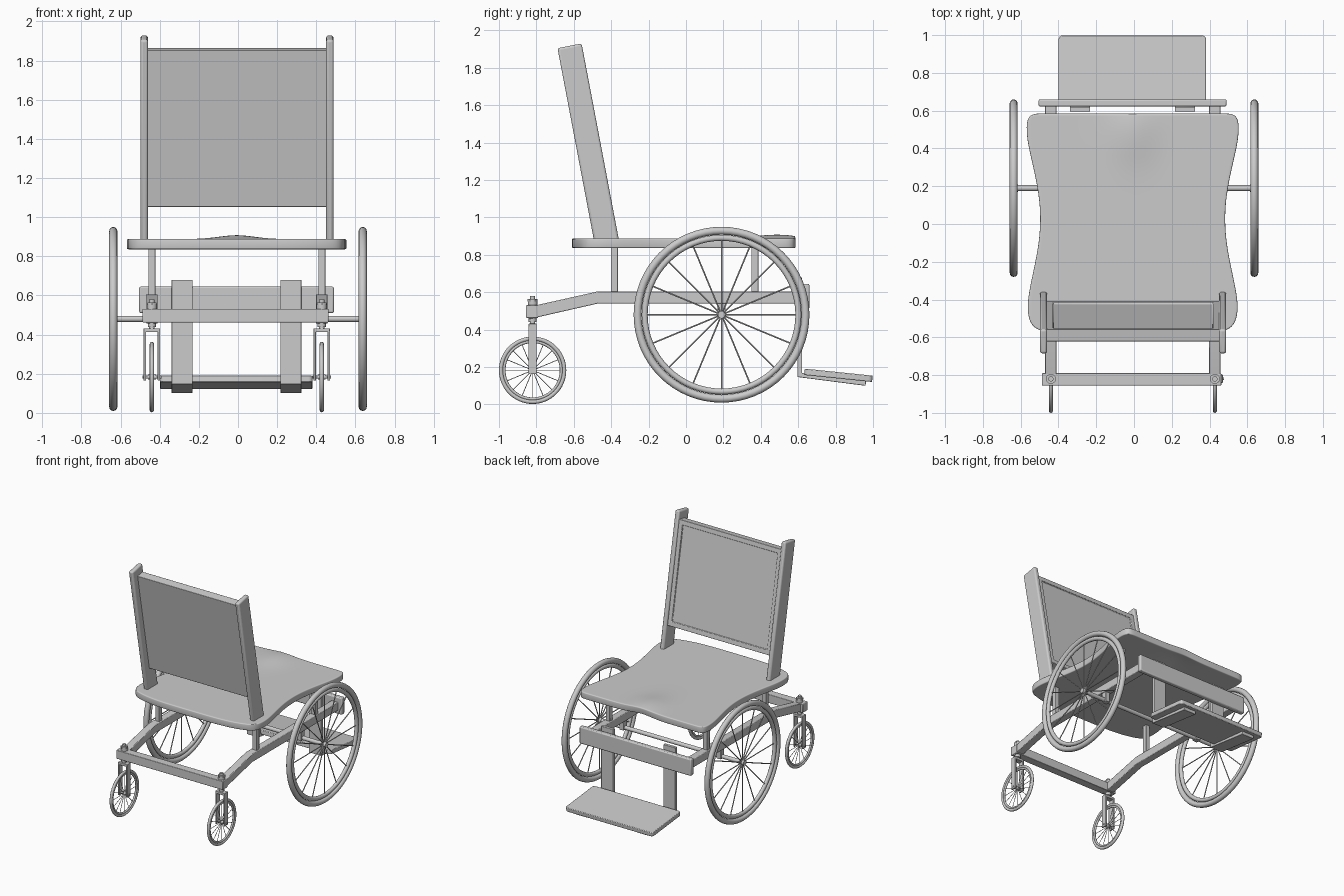
import bpy, bmesh
from math import sin, cos, pi, radians, exp, atan2, hypot
from mathutils import Vector, Matrix

if "Cube" in bpy.data.objects:
    bpy.data.objects.remove(bpy.data.objects["Cube"])

CX = -0.006   # frame centre line
HX = 0.434    # rail / caster offset from the centre line


def finish(bm, name, bevel=0, segs=2, smooth=True):
    bmesh.ops.recalc_face_normals(bm, faces=bm.faces)
    me = bpy.data.meshes.new(name)
    bm.to_mesh(me)
    bm.free()
    ob = bpy.data.objects.new(name, me)
    bpy.context.collection.objects.link(ob)
    if bevel:
        add_bevel(ob, bevel, segs)
    if smooth:
        shade(ob)
    return ob


def add_bevel(ob, width, segs):
    m = ob.modifiers.new("bevel", 'BEVEL')
    m.width, m.segments, m.limit_method, m.angle_limit = width, segs, 'ANGLE', radians(40)


def shade(ob):
    bpy.ops.object.select_all(action='DESELECT')
    ob.select_set(True)
    bpy.context.view_layer.objects.active = ob
    bpy.ops.object.shade_smooth_by_angle(angle=radians(35))


def box(name, x, y, z, bevel=0.004):
    """Box from (min, max) ranges."""
    bm = bmesh.new()
    c = [(a[0] + a[1]) / 2 for a in (x, y, z)]
    s = [a[1] - a[0] for a in (x, y, z)]
    bmesh.ops.create_cube(bm, size=1, matrix=Matrix.Translation(c) @ Matrix.Diagonal((*s, 1)))
    return finish(bm, name, bevel)


def side_profile(name, pts, x0, x1, bevel=0.004, segs=2):
    """Extrude a (y, z) outline along x."""
    bm = bmesh.new()
    f = bm.faces.new([bm.verts.new((x0, y, z)) for y, z in pts])
    r = bmesh.ops.extrude_face_region(bm, geom=[f])
    vs = [v for v in r["geom"] if isinstance(v, bmesh.types.BMVert)]
    bmesh.ops.translate(bm, verts=vs, vec=(x1 - x0, 0, 0))
    return finish(bm, name, bevel, segs)


def rod(bm, a, b, r, n=12):
    a, b = Vector(a), Vector(b)
    q = (b - a).to_track_quat('Z', 'Y').to_matrix().to_4x4()
    bmesh.ops.create_cone(bm, cap_ends=True, segments=n, radius1=r, radius2=r,
                          depth=(b - a).length, matrix=Matrix.Translation((a + b) / 2) @ q)


def ring(bm, c, major, minor_r, minor_x, n=64, k=12):
    rows = []
    for i in range(n):
        t = 2 * pi * i / n
        row = []
        for j in range(k):
            p = 2 * pi * j / k
            r = major + minor_r * cos(p)
            row.append(bm.verts.new((c[0] + minor_x * sin(p), c[1] + r * cos(t), c[2] + r * sin(t))))
        rows.append(row)
    for i in range(n):
        a, b = rows[i], rows[(i + 1) % n]
        for j in range(k):
            bm.faces.new((a[j], b[j], b[(j + 1) % k], a[(j + 1) % k]))


def wheel(name, c, tyre, rim, spoke_r, hub_r, hub_w):
    bm = bmesh.new()
    ring(bm, c, *tyre)
    ring(bm, c, *rim)
    finish(bm, name + "_tyre")
    bm = bmesh.new()
    rod(bm, (c[0] - hub_w, c[1], c[2]), (c[0] + hub_w, c[1], c[2]), hub_r, 16)
    for i in range(16):
        t = 2 * pi * i / 16
        rod(bm, c, (c[0], c[1] + rim[0] * cos(t), c[2] + rim[0] * sin(t)), spoke_r, 6)
    finish(bm, name + "_spokes")


# Both sides: wheels, casters, rails, posts
for side, s in (("left", -1), ("right", 1)):
    wheel(side + "_main_wheel", (s * 0.637, 0.19, 0.48), (0.449, 0.021, 0.021),
          (0.411, 0.016, 0.015), 0.004, 0.02, 0.022)
    x = CX + s * HX
    wheel(side + "_caster_wheel", (x, -0.82, 0.183), (0.169, 0.011, 0.011),
          (0.153, 0.008, 0.008), 0.002, 0.012, 0.02)

    # Caster fork, stem and nut
    for k in (-1, 1):
        box(side + "_fork_leg", (x + k * 0.036 - 0.006, x + k * 0.036 + 0.006),
            (-0.842, -0.798), (0.165, 0.42), 0.002)
    box(side + "_fork_crown", (x - 0.042, x + 0.042), (-0.842, -0.798), (0.412, 0.432), 0.003)
    bm = bmesh.new()
    rod(bm, (x - 0.048, -0.82, 0.183), (x + 0.048, -0.82, 0.183), 0.007)
    rod(bm, (x, -0.82, 0.42), (x, -0.82, 0.58), 0.014, 16)
    rod(bm, (x, -0.82, 0.44), (x, -0.82, 0.465), 0.021, 16)
    rod(bm, (x, -0.82, 0.528), (x, -0.82, 0.558), 0.026, 16)
    rod(bm, (x, -0.82, 0.55), (x, -0.82, 0.565), 0.027, 6)
    finish(bm, side + "_caster_stem")

    # Side rail with its dropped rear end
    side_profile(side + "_rail", [(-0.84, 0.456), (-0.47, 0.54), (0.63, 0.54), (0.63, 0.605),
                                  (-0.47, 0.605), (-0.84, 0.522)], x - 0.03, x + 0.03)
    # Seat posts
    for y in (-0.383, 0.368):
        box(side + "_seat_post", (x - 0.018, x + 0.018), (y - 0.019, y + 0.019), (0.59, 0.86), 0.003)

    # Tilted backrest upright
    px = -0.005 + s * 0.474
    side_profile(side + "_back_upright", [(-0.488, 0.855), (-0.354, 0.855), (-0.558, 1.93),
                                          (-0.687, 1.905)], px - 0.019, px + 0.019, 0.012, 3)

    # Footrest hanger, bent under the plate
    fx = -0.008 + s * 0.278
    side_profile(side + "_foot_hanger", [(0.595, 0.68), (0.595, 0.147), (0.96, 0.1), (0.963, 0.126),
                                         (0.62, 0.168), (0.62, 0.68)], fx - 0.054, fx + 0.054, 0.003)

# Axle, rear crossbar, front board
bm = bmesh.new()
rod(bm, (-0.64, 0.19, 0.48), (0.64, 0.19, 0.48), 0.016, 16)
finish(bm, "axle")
# Brackets hanging the axle from the rails
for s in (-1, 1):
    box("axle_bracket", (CX + s * HX - 0.02, CX + s * HX + 0.02), (0.168, 0.212), (0.462, 0.55))
box("rear_crossbar", (-0.488, 0.462), (-0.855, -0.79), (0.462, 0.532))
box("front_board", (-0.505, 0.49), (0.622, 0.66), (0.51, 0.645), 0.008)

# Foot plate: rounded outline, tilted
bm = bmesh.new()
bmesh.ops.create_cube(bm, size=1, matrix=Matrix.Diagonal((0.78, 0.365, 0.034, 1)))
corners = [e for e in bm.edges if abs(e.verts[0].co.z - e.verts[1].co.z) > 0.01]
bmesh.ops.bevel(bm, geom=corners, offset=0.02, segments=4, affect='EDGES', profile=0.5)
bmesh.ops.transform(bm, verts=bm.verts, matrix=Matrix.Translation((-0.009, 0.815, 0.156))
                    @ Matrix.Rotation(-atan2(0.037, 0.36), 4, 'X'))
finish(bm, "foot_plate", 0.004)

# Back panel with a recessed front field
bm = bmesh.new()
length = hypot(0.8, 0.149)
bmesh.ops.create_cube(bm, size=1, matrix=Matrix.Diagonal((0.92, 0.066, length, 1)))
front = max(bm.faces, key=lambda f: f.calc_center_median().y)
bmesh.ops.inset_region(bm, faces=[front], thickness=0.05)
bmesh.ops.inset_region(bm, faces=[front], thickness=0.004, depth=-0.01)
bmesh.ops.transform(bm, verts=bm.verts, matrix=Matrix.Translation((-0.005, -0.515, 1.458))
                    @ Matrix.Rotation(atan2(0.195, 1.045), 4, 'X'))
finish(bm, "back_panel", 0.003)

# Seat: waisted cushion, bowed at the rear, raised at the front centre
rows = [(-0.55, 0.53), (-0.49, 0.555), (-0.40, 0.558), (-0.25, 0.525), (-0.1, 0.495), (0.03, 0.487),
        (0.15, 0.495), (0.3, 0.525), (0.42, 0.555), (0.52, 0.565), (0.585, 0.55)]
bm = bmesh.new()
N = 14
grid = []
for y, w in rows:
    row = []
    for i in range(N + 1):
        u = 2 * i / N - 1
        yy = y - 0.06 * (1 - u ** 4) * max(0, -y / 0.55) ** 3
        x = w * u
        z = 0.888 + 0.027 * exp(-(x / 0.11) ** 2 - ((yy - 0.48) / 0.13) ** 2)
        row.append(bm.verts.new((x - 0.007, yy, z)))
    grid.append(row)
for a, b in zip(grid, grid[1:]):
    for i in range(N):
        bm.faces.new((a[i], a[i + 1], b[i + 1], b[i]))
seat = finish(bm, "seat", smooth=False)
if seat.data.polygons[0].normal.z < 0:
    seat.data.flip_normals()
sub = seat.modifiers.new("smooth", 'SUBSURF')
sub.levels = sub.render_levels = 2
sol = seat.modifiers.new("thick", 'SOLIDIFY')
sol.thickness, sol.offset = 0.052, -1
add_bevel(seat, 0.016, 3)
shade(seat)
